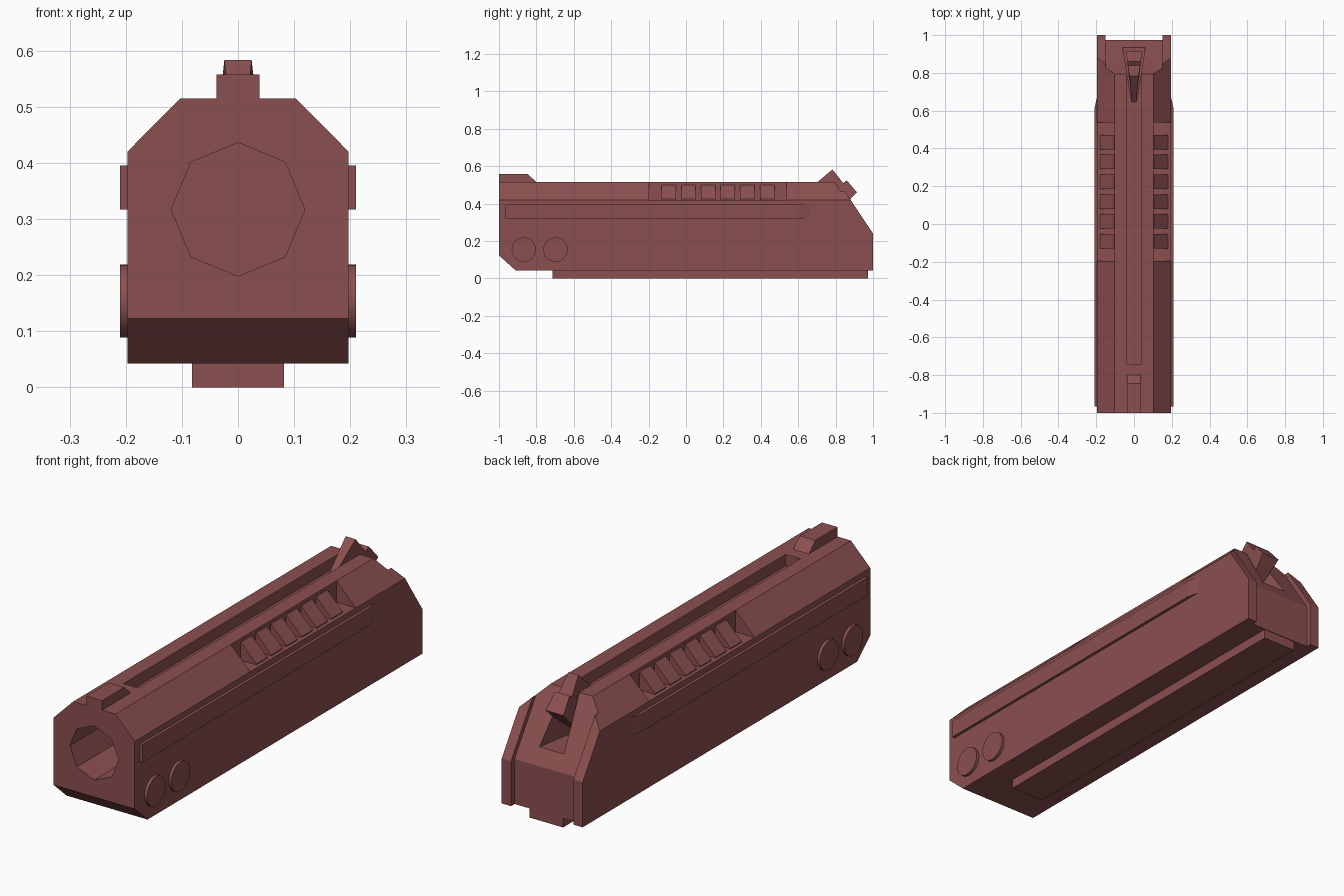
import bpy, bmesh, math

if "Cube" in bpy.data.objects:
    bpy.data.objects.remove(bpy.data.objects["Cube"])

mat = bpy.data.materials.new("dark_red")
mat.diffuse_color = (0.26, 0.08, 0.08, 1)
mat.use_nodes = True
mat.node_tree.nodes["Principled BSDF"].inputs["Base Color"].default_value = mat.diffuse_color


def finish(name, bm):
    bmesh.ops.recalc_face_normals(bm, faces=bm.faces[:])
    me = bpy.data.meshes.new(name)
    bm.to_mesh(me)
    bm.free()
    me.materials.append(mat)
    ob = bpy.data.objects.new(name, me)
    bpy.context.collection.objects.link(ob)
    return ob


def prism(name, pts, axis, lo, hi, width=None):
    """Extrude a 2D profile along an axis; width(y) optionally scales x."""
    place = {'x': lambda a, b, t: (t, a, b),
             'y': lambda a, b, t: (a, t, b),
             'z': lambda a, b, t: (a, b, t)}[axis]
    bm = bmesh.new()
    ends = [[bm.verts.new(place(a, b, t)) for a, b in pts] for t in (lo, hi)]
    n = len(pts)
    for e in ends:
        bm.faces.new(e)
    for i in range(n):
        j = (i + 1) % n
        bm.faces.new((ends[0][i], ends[0][j], ends[1][j], ends[1][i]))
    if width:
        for v in bm.verts:
            v.co.x *= width(v.co.y)
    return finish(name, bm)


def boolean(ob, cutter, op='DIFFERENCE'):
    m = ob.modifiers.new("cut", 'BOOLEAN')
    m.operation, m.object, m.solver = op, cutter, 'EXACT'
    bpy.context.view_layer.objects.active = ob
    bpy.ops.object.modifier_apply(modifier=m.name)
    bpy.data.objects.remove(cutter)


def box(a0, a1, b0, b1):
    return [(a0, b0), (a1, b0), (a1, b1), (a0, b1)]


# Body: cross-section crossed with the side outline
body = prism("body", [(-.197, .03), (.197, .03), (.197, .42), (.103, .515),
                      (-.103, .515), (-.197, .42)], 'y', -1.1, 1.1)
boolean(body, prism("side_outline", [(-1, .123), (-.91, .042), (1, .042), (1, .24),
                                     (.88, .42), (.81, .525), (-1, .525)],
                    'x', -.3, .3), 'INTERSECT')

# Recessed rear panel
boolean(body, prism("rear_cut", [(1.1, 0), (.975, 0), (.975, .24), (.855, .42),
                                 (.795, .515), (.757, .575), (1.1, .575)], 'x', -.152, .152))

# Octagonal bore
bore = [(.119 * math.cos(i * math.pi / 4), .317 + .119 * math.sin(i * math.pi / 4))
        for i in range(8)]
boolean(body, prism("bore_cut", bore, 'y', -1.1, -.4))

# Top channel and flared hammer slot
boolean(body, prism("channel_cut", box(-.036, .036, -.745, .9), 'z', .465, .6))
boolean(body, prism("slot_cut", [(-.013, .65), (.013, .65), (.064, .96), (-.064, .96)],
                    'z', .302, .62))

# Shoulder recesses with wedge ribs
for s, side in ((-1, "left"), (1, "right")):
    boolean(body, prism("shoulder_cut", [(s * .103, .42), (s * .3, .42), (s * .3, .6),
                                         (s * .103, .6)], 'y', -.197, .538))
    for i in range(6):
        y = -.13 + i * .105
        prism(f"{side}_rib_{i + 1}", [(s * .1, .418), (s * .18, .418), (s * .18, .424),
                                      (s * .105, .5), (s * .1, .5)], 'y', y, y + .077)

    # Side strip fading into the body at the back
    prism(f"{side}_strip", [(s * .19, -.965), (s * .21, -.965), (s * .21, .61),
                            (s * .196, .67), (s * .19, .67)], 'z', .317, .395)

    # Round side pins
    for k, y in enumerate((-.867, -.698)):
        circle = [(y + .065 * math.cos(a * math.pi / 16), .154 + .065 * math.sin(a * math.pi / 16))
                  for a in range(32)]
        pin = prism(f"{side}_pin_{k + 1}", circle, 'x', s * .19, s * .21)
        bpy.ops.object.select_all(action='DESELECT')
        pin.select_set(True)
        bpy.context.view_layer.objects.active = pin
        bpy.ops.object.shade_smooth_by_angle(angle=math.radians(30))

# Front sight
prism("front_sight", [(-1, .51), (-.8, .51), (-.8, .515), (-.845, .557), (-1, .557)],
      'x', -.038, .038)

# Bottom rail
prism("bottom_rail", box(-.082, .082, -.715, .972), 'z', 0, .045)

# Hammer, narrowing towards the front
prism("hammer", [(.645, .466), (.783, .583), (.84, .51), (.86, .524), (.914, .46),
                 (.877, .422), (.72, .295), (.66, .295)], 'x', -1, 1,
      width=lambda y: .012 + (y - .64) * .085 + max(0, y - .78) * .06)
